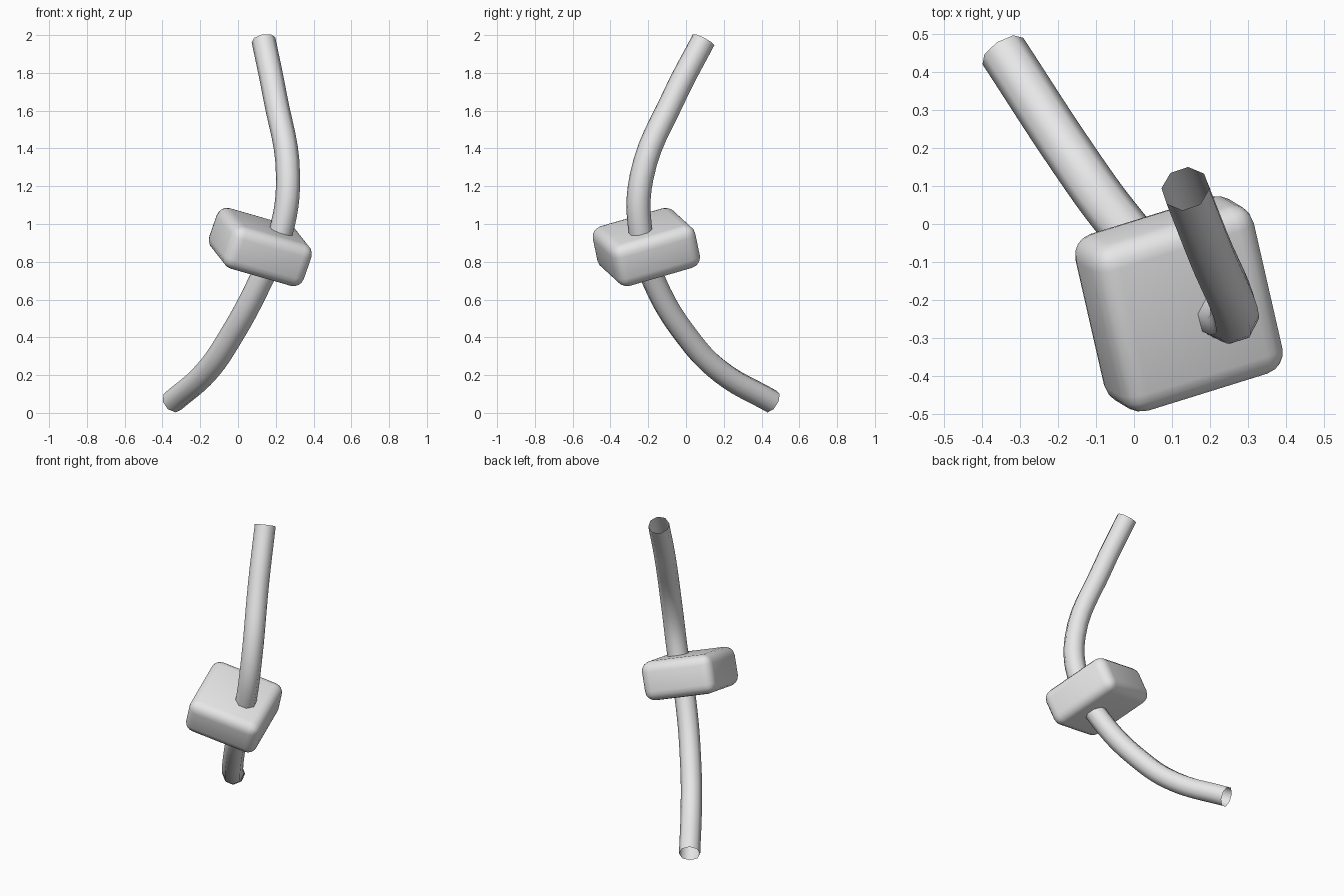
import bpy
from mathutils import Matrix, Vector

cube = bpy.data.objects.get("Cube")
if cube:
    bpy.data.objects.remove(cube, do_unlink=True)

# One plain colour for everything
grey = bpy.data.materials.new("light_grey")
grey.use_nodes = True
colour = (0.8, 0.8, 0.8, 1)
grey.diffuse_color = colour
grey.node_tree.nodes["Principled BSDF"].inputs["Base Color"].default_value = colour


def activate(obj):
    bpy.ops.object.select_all(action="DESELECT")
    obj.select_set(True)
    bpy.context.view_layer.objects.active = obj


# Tilted rounded block
across = Vector((0.92, 0.286, -0.263)).normalized()
up = across.cross(Vector((-0.216, 0.938, 0.272))).normalized()
back = up.cross(across)
bpy.ops.mesh.primitive_cube_add(size=1)
block = bpy.context.object
block.name = "rounded_block"
block.data.transform(Matrix.Diagonal((0.46, 0.47, 0.24, 1)))
turn = Matrix((across, back, up)).transposed().to_4x4()
block.matrix_world = Matrix.Translation((0.118, -0.21, 0.878)) @ turn
block.data.materials.append(grey)
bevel = block.modifiers.new("rounding", "BEVEL")
bevel.width = 0.06
bevel.segments = 4
block.data.shade_smooth()

# Bent eight-sided open tube running through the block
path = [(-0.345, 0.455, 0.06), (-0.165, 0.18, 0.22), (-0.05, 0.02, 0.385),
        (0.12, -0.17, 0.7), (0.225, -0.24, 0.95), (0.265, -0.235, 1.25),
        (0.195, -0.06, 1.68), (0.135, 0.093, 1.975)]
curve = bpy.data.curves.new("bent_tube", "CURVE")
curve.dimensions = "3D"
curve.bevel_depth = 0.064
curve.bevel_resolution = 2
curve.use_fill_caps = False
spline = curve.splines.new("BEZIER")
spline.bezier_points.add(len(path) - 1)
spline.resolution_u = 6
for point, co in zip(spline.bezier_points, path):
    point.co = co
    point.handle_left_type = point.handle_right_type = "AUTO"
tube = bpy.data.objects.new("bent_tube", curve)
bpy.context.collection.objects.link(tube)
curve.materials.append(grey)
activate(tube)
bpy.ops.object.convert(target="MESH")
bpy.context.object.data.shade_flat()
